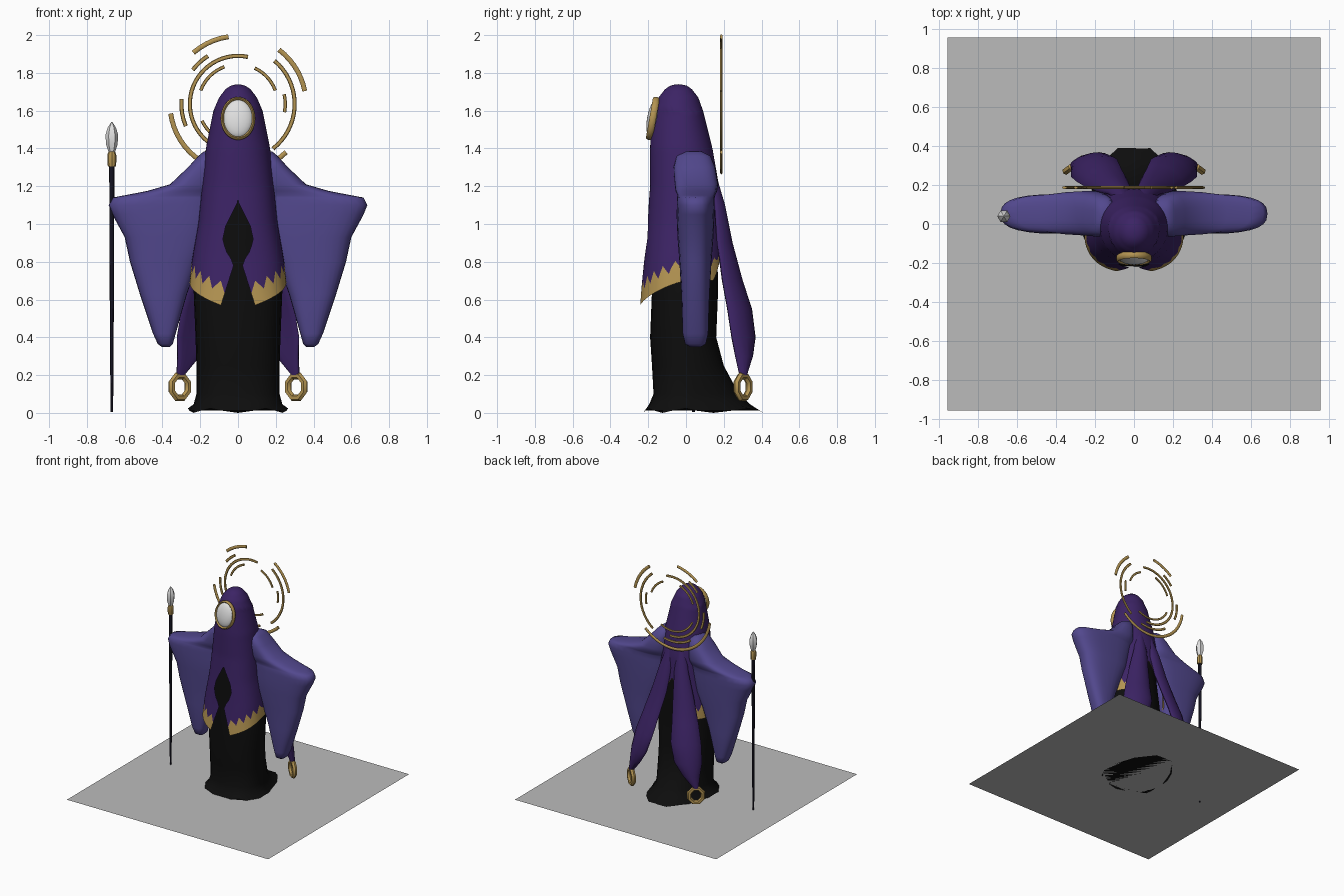
import bpy, bmesh, math
from mathutils import Vector, Matrix

if "Cube" in bpy.data.objects:
    bpy.data.objects.remove(bpy.data.objects["Cube"])

def material(name, c):
    m = bpy.data.materials.new(name)
    m.diffuse_color = (*c, 1)
    m.use_nodes = True
    m.node_tree.nodes["Principled BSDF"].inputs["Base Color"].default_value = m.diffuse_color
    return m

PURPLE = material("dark purple cloth", (0.045, 0.017, 0.13))
VIOLET = material("violet cloth", (0.085, 0.065, 0.27))
BLACK = material("black cloth", (0.004, 0.004, 0.004))
GOLD = material("gold", (0.46, 0.30, 0.085))
WHITE = material("pale stone", (0.75, 0.75, 0.75))
NAVY = material("dark staff", (0.012, 0.011, 0.025))
GREY = material("grey base", (0.5, 0.5, 0.5))

def finish(name, bm, mats, smooth=40):
    bmesh.ops.remove_doubles(bm, verts=bm.verts, dist=1e-5)
    bmesh.ops.recalc_face_normals(bm, faces=bm.faces)
    me = bpy.data.meshes.new(name)
    bm.to_mesh(me)
    bm.free()
    ob = bpy.data.objects.new(name, me)
    bpy.context.collection.objects.link(ob)
    for m in mats:
        me.materials.append(m)
    if smooth:
        bpy.ops.object.select_all(action='DESELECT')
        ob.select_set(True)
        bpy.context.view_layer.objects.active = ob
        bpy.ops.object.shade_smooth_by_angle(angle=math.radians(smooth))
    return ob

def loft(name, rings, mat, closed=True, caps=True, smooth=40):
    bm = bmesh.new()
    vs = [[bm.verts.new(p) for p in r] for r in rings]
    n = len(vs[0])
    for a, b in zip(vs, vs[1:]):
        for i in range(n if closed else n - 1):
            j = (i + 1) % n
            bm.faces.new((a[i], a[j], b[j], b[i]))
    if caps:
        bm.faces.new(vs[0])
        bm.faces.new(vs[-1])
    return finish(name, bm, [mat], smooth)

def sample(rows, z):
    """Interpolate a table of rows sorted by falling z."""
    for p, q in zip(rows, rows[1:]):
        if z >= q[0]:
            f = min(1, max(0, (p[0] - z) / (p[0] - q[0])))
            return [u + (v - u) * f for u, v in zip(p[1:], q[1:])]
    return rows[-1][1:]

def spow(v, e):
    return math.copysign(abs(v) ** e, v)

# base under the figure
bm = bmesh.new()
bmesh.ops.create_grid(bm, x_segments=1, y_segments=1, size=0.957,
                      matrix=Matrix.Translation((0, 0, 0.012)))
finish("base_plate", bm, [GREY], 0)

# black under-robe with a pointed train at the back
ROBE = [(1.15, .165, -.165, .15), (.9, .19, -.178, .165), (.65, .235, -.18, .17),
        (.4, .225, -.19, .16), (.25, .22, -.18, .20), (.1, .22, -.172, .28),
        (.045, .235, -.195, .34), (.012, .265, -.225, .41)]
rings = []
for k, (z, a, yf, yb) in enumerate(ROBE):
    ring = []
    for i in range(24):
        t = 2 * math.pi * i / 24
        c, s = math.cos(t), math.sin(t)
        y = yf * c ** 0.85 if c > 0 else yb * abs(c) ** (1.5 if k > 4 else 1)
        dz = 0.012 * math.cos(6 * t + math.pi) if k == 7 else 0
        ring.append((a * spow(s, .85), y, z + dz))
    rings.append(ring)
loft("under_robe", rings, BLACK)

# hooded cloak: half shells with front slit, toothed gold hem and raised back hem
CLOAK = [(1.74, 0, -.04, -.04, 1), (1.735, .035, -.08, 0, 1), (1.715, .065, -.11, .03, 1),
         (1.67, .1, -.145, .065, 1), (1.6, .13, -.17, .09, 1), (1.5, .15, -.186, .115, 1),
         (1.4, .17, -.19, .14, .95), (1.2, .19, -.19, .175, .9), (1.0, .21, -.205, .19, .85),
         (.8, .245, -.222, .2, .8), (.55, .27, -.25, .21, .78)]
SLIT = [(1.12, 0), (.99, .065), (.92, .08), (.86, .065), (.79, .02), (.57, .09)]

def cloak_point(t, z, side):
    a, yf, yb, e = sample(CLOAK, z)
    w = sample(SLIT, z)[0] if z < 1.12 else 0
    t0 = math.asin((w / a) ** (1 / e)) if w > 0 else 0
    th = t0 + (math.pi - t0) * t
    c, s = math.cos(th), max(0, math.sin(th))
    yc = -.02 if z < 1.6 else -.04
    y = yc + (yf - yc) * abs(c) ** e if c > 0 else yc + (yb - yc) * abs(c) ** e
    return (side * a * s ** e, y, z)

bm = bmesh.new()
COLS, ROWS = 40, 44
for side in (-1, 1):
    grid = []
    for i in range(COLS + 1):
        t = i / COLS
        hem = .57 + .13 * min(1, t / .5)
        back = max(0, (t - .72) / .28)
        hem += .32 * back ** 1.3
        tooth = abs((i % 4) - 2) / 2
        zig = hem + (.06 + .055 * (1 - tooth)) * (1 - back) + .002
        zs = [1.74 + (zig - 1.74) * (k / ROWS) ** 1.5 for k in range(ROWS + 1)] + [hem]
        grid.append([bm.verts.new(cloak_point(t, z, side)) for z in zs])
    for a, b in zip(grid, grid[1:]):
        for k in range(ROWS + 1):
            f = bm.faces.new((a[k], a[k + 1], b[k + 1], b[k]))
            f.material_index = 1 if k == ROWS else 0
bmesh.ops.dissolve_degenerate(bm, dist=1e-5, edges=bm.edges)
finish("hooded_cloak", bm, [PURPLE, GOLD])

# face plate and its gold rim, leaning with the hood
lean = Matrix.Translation((0, -.172, 1.558)) @ Matrix.Rotation(math.radians(-10), 4, 'X')
bm = bmesh.new()
bmesh.ops.create_uvsphere(bm, u_segments=24, v_segments=14, radius=1,
                          matrix=lean @ Matrix.Diagonal((.08, .034, .103, 1)))
finish("face_plate", bm, [WHITE])

def tube(name, pts, mat, rw, rd, axis, closed=False, sides=8):
    """Sweep an oval section along points lying in a plane with normal axis."""
    pts = [Vector(p) for p in pts]
    axis = Vector(axis).normalized()
    n = len(pts)
    rings = []
    for i, p in enumerate(pts):
        q0 = pts[i - 1] if closed or i else p
        q1 = pts[(i + 1) % n] if closed or i < n - 1 else p
        out = (q1 - q0).normalized().cross(axis)
        rings.append([p + out * rw * math.cos(u) + axis * rd * math.sin(u)
                      for u in (2 * math.pi * k / sides for k in range(sides))])
    if closed:
        rings.append(rings[0])
    return loft(name, rings, mat, caps=not closed)

rim = [lean @ Vector((.083 * math.cos(u), -.004, .107 * math.sin(u)))
       for u in (2 * math.pi * k / 32 for k in range(32))]
tube("face_rim", rim, GOLD, .009, .018, lean.to_3x3() @ Vector((0, 1, 0)), True)

# broken halo: radius, start angle, end angle, half width
ARCS = [(.36, 98, 131, .013), (.36, 11, 53, .013), (.36, 188, 315, .013),
        (.255, 78, 275, .011), (.30, -52, 50, .011), (.30, 122, 143, .011),
        (.30, 175, 203, .011), (.21, 110, 160, .009), (.21, 20, 65, .009),
        (.25, -10, 12, .009), (.21, 205, 300, .009), (.30, 235, 285, .011)]
for r, a0, a1, w in ARCS:
    n = max(4, int((a1 - a0) / 6))
    path = []
    for k in range(n + 1):
        u = math.radians(a0 + (a1 - a0) * k / n)
        path.append((r * math.cos(u), .187, 1.635 + r * math.sin(u)))
    tube("halo_arc", path, GOLD, w, .007, (0, 1, 0))

# sleeves: z, inner x, outer x, centre y, half depth
SLEEVE = [(1.385, .12, .18, .04, .04), (1.36, .1, .21, .04, .09), (1.3, .1, .265, .045, .11),
          (1.21, .1, .36, .055, .115), (1.175, .1, .48, .055, .11), (1.152, .1, .60, .055, .1),
          (1.14, .1, .665, .052, .1), (1.10, .11, .685, .052, .1), (1.05, .12, .665, .05, .1),
          (.93, .15, .60, .05, .095), (.8, .21, .572, .05, .085), (.63, .27, .52, .05, .075),
          (.42, .33, .45, .05, .068), (.365, .345, .425, .05, .055), (.35, .36, .405, .05, .03)]
# back tails: z, centre x, centre y, half width, half thickness, turn
TAIL = [(1.28, .05, .13, .03, .02, 5), (1.1, .075, .175, .06, .025, 10),
        (.9, .115, .205, .085, .028, 18), (.7, .165, .25, .105, .03, 25),
        (.55, .20, .29, .12, .032, 28), (.4, .235, .31, .11, .032, 30),
        (.3, .265, .31, .07, .03, 33), (.2, .305, .302, .022, .02, 36)]
for side, label in ((-1, "left"), (1, "right")):
    rings = []
    for z, xi, xo, yc, d in SLEEVE:
        rings.append([(side * ((xi + xo) / 2 + (xo - xi) / 2 * spow(math.cos(u), .75)),
                       yc + d * spow(math.sin(u), .75), z)
                      for u in (2 * math.pi * k / 28 for k in range(28))])
    loft(label + "_sleeve", rings, VIOLET, smooth=60)

    rings = []
    for z, x, y, h, d, turn in TAIL:
        c, s = math.cos(math.radians(turn)), math.sin(math.radians(turn))
        ring = []
        for k in range(16):
            u = 2 * math.pi * k / 16
            p = h * math.cos(u)
            q = d * math.sin(u) + .25 * h * (.5 - math.cos(u) ** 2)
            ring.append((side * (x + p * c + q * s), y - p * s + q * c, z))
        rings.append(ring)
    loft(label + "_back_tail", rings, PURPLE, smooth=60)

    # low-sided ring hanging from the tail tip
    path = []
    for k in range(8):
        u = 2 * math.pi * (k + .5) / 8
        p = .057 * math.cos(u)
        path.append((side * (.308 + p * .8), .302 - p * .6, .138 + .062 * math.sin(u)))
    tube(label + "_tail_ring", path, GOLD, .019, .019, (side * .6, .8, 0), True, 6)

# staff: rod, gold collar, faceted tip
def turned(name, profile, mat, sides):
    rings = [[(-.668 + r * math.cos(u), .04 + r * math.sin(u), z)
              for u in (2 * math.pi * k / sides for k in range(sides))] for z, r in profile]
    loft(name, rings, mat, smooth=30)

turned("staff_rod", [(.005, .007), (.6, .011), (1.31, .014)], NAVY, 8)
turned("staff_collar", [(1.305, .021), (1.33, .024), (1.365, .024), (1.385, .017)], GOLD, 8)
turned("staff_tip", [(1.38, .017), (1.42, .03), (1.47, .034), (1.51, .022), (1.54, .003)], WHITE, 6)
